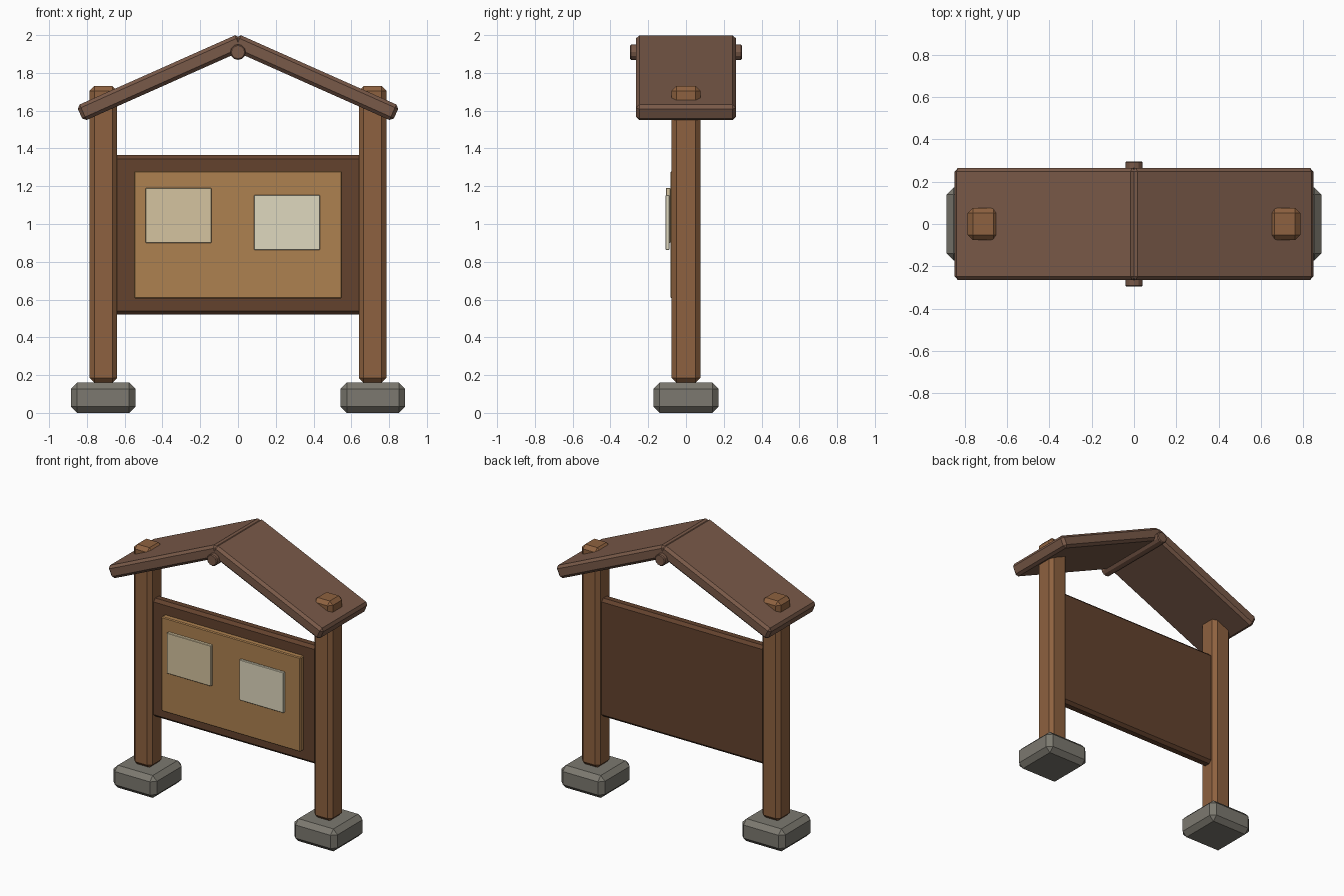
import bpy
from math import radians, sin, cos

if "Cube" in bpy.data.objects:
    bpy.data.objects.remove(bpy.data.objects["Cube"])


def material(name, rgb):
    m = bpy.data.materials.new(name)
    m.diffuse_color = (*rgb, 1)
    m.use_nodes = True
    m.node_tree.nodes["Principled BSDF"].inputs["Base Color"].default_value = m.diffuse_color
    return m


WOOD = material("post_wood", (0.27, 0.12, 0.05))
ROOF = material("roof_wood", (0.19, 0.10, 0.065))
DARK = material("dark_wood", (0.125, 0.055, 0.027))
CORK = material("cork", (0.42, 0.22, 0.08))
STONE = material("stone", (0.20, 0.19, 0.16))
PAPER_A = material("paper_tan", (0.66, 0.55, 0.35))
PAPER_B = material("paper_cream", (0.74, 0.69, 0.52))


def finish(obj, name, mat, bevel):
    obj.name = name
    obj.data.materials.append(mat)
    if bevel:
        mod = obj.modifiers.new("chamfer", 'BEVEL')
        mod.width = bevel
        mod.segments = 1
        mod.limit_method = 'ANGLE'
        mod.angle_limit = radians(50)
    return obj


def box(name, centre, size, mat, bevel=0, tilt=0):
    bpy.ops.mesh.primitive_cube_add(size=1, location=centre)
    obj = bpy.context.object
    obj.scale = size
    bpy.ops.object.transform_apply(location=False, rotation=False, scale=True)
    obj.rotation_euler.y = tilt
    return finish(obj, name, mat, bevel)


# Feet, posts and roof slabs, one of each per side
PITCH = radians(24)
LENGTH, THICK, APEX = 0.936, 0.09, 2.006
for side, label in ((-1, "left"), (1, "right")):
    box(f"{label}_foot", (side * 0.714, 0, 0.08), (0.342, 0.346, 0.16), STONE, 0.033)
    box(f"{label}_post", (side * 0.7125, 0, 0.945), (0.146, 0.152, 1.57), WOOD, 0.025)
    cx = LENGTH / 2 * cos(PITCH) - THICK / 2 * sin(PITCH)
    cz = APEX - LENGTH / 2 * sin(PITCH) - THICK / 2 * cos(PITCH)
    box(f"{label}_roof_slab", (side * cx, 0, cz), (LENGTH, 0.53, THICK),
        ROOF, 0.018, side * PITCH)

# Ridge pole under the apex
bpy.ops.mesh.primitive_cylinder_add(vertices=12, radius=0.041, depth=0.592,
                                    location=(0, 0, 1.91),
                                    rotation=(radians(90), 0, 0))
finish(bpy.context.object, "ridge_pole", ROOF, 0.006)

# Notice board with cork face and two pinned sheets
box("back_board", (0, 0, 0.9425), (1.36, 0.08, 0.845), DARK, 0.02)
box("cork_panel", (0, -0.06, 0.9425), (1.1, 0.044, 0.675), CORK, 0.006)
box("left_notice", (-0.315, -0.095, 1.045), (0.35, 0.024, 0.29), PAPER_A, 0.003)
box("right_notice", (0.26, -0.098, 1.008), (0.35, 0.02, 0.29), PAPER_B, 0.003)
